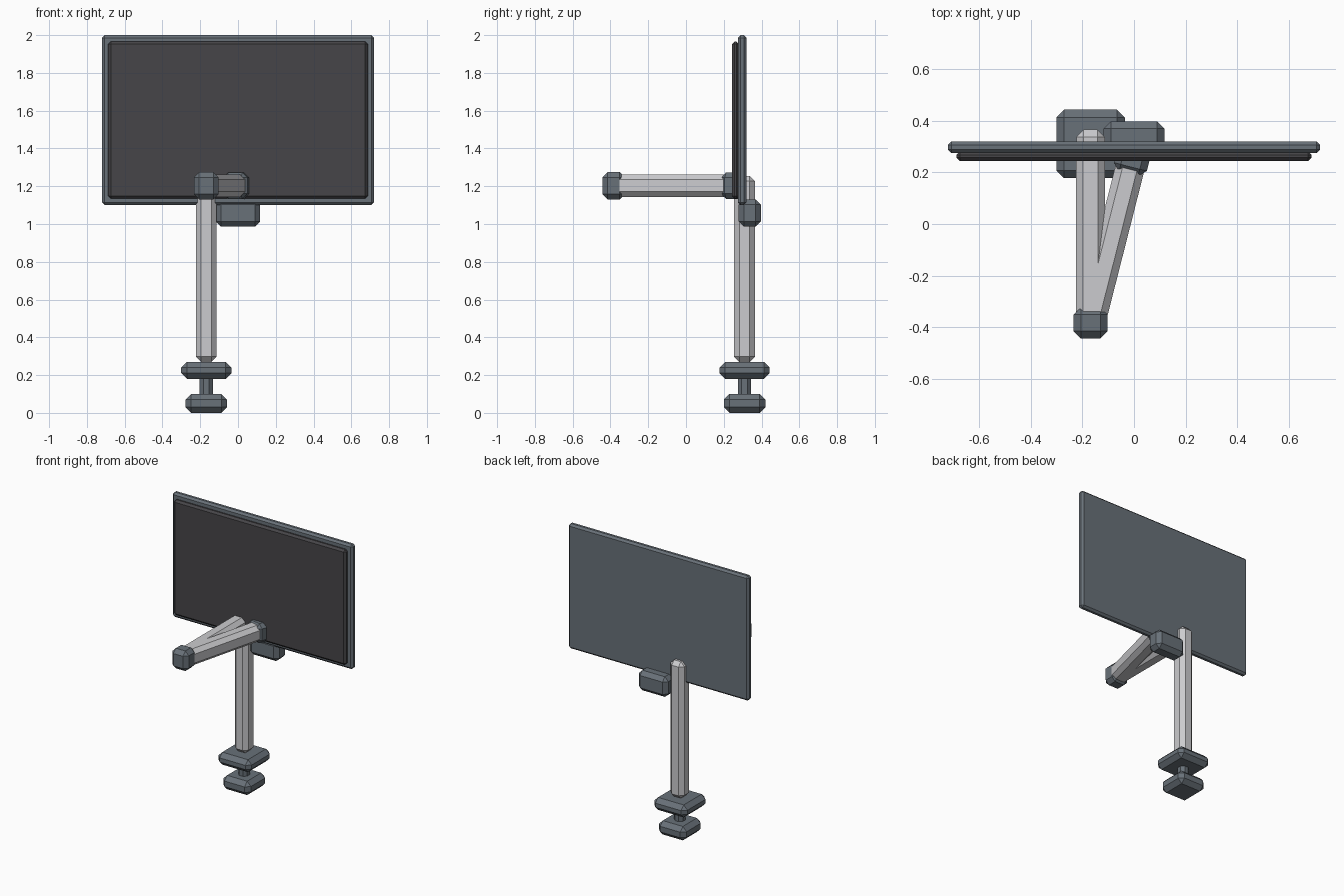
import bpy, bmesh, math
from mathutils import Matrix, Vector

if "Cube" in bpy.data.objects:
    bpy.data.objects.remove(bpy.data.objects["Cube"])


def colour(name, rgb):
    m = bpy.data.materials.new(name)
    m.diffuse_color = (*rgb, 1)
    m.use_nodes = True
    m.node_tree.nodes["Principled BSDF"].inputs["Base Color"].default_value = m.diffuse_color
    return m


SLATE = colour("slate grey", (0.14, 0.165, 0.19))
SILVER = colour("silver", (0.60, 0.60, 0.62))
DARK = colour("screen charcoal", (0.062, 0.06, 0.065))


def block(name, centre, size, bevel, mat, turn=0.0):
    """Box with one flat chamfer on every edge, turned about z."""
    bm = bmesh.new()
    bmesh.ops.create_cube(bm, size=1, matrix=Matrix.Diagonal((*size, 1)))
    bmesh.ops.bevel(bm, geom=bm.edges[:], offset=bevel, offset_type='OFFSET',
                    segments=1, profile=0.5, affect='EDGES')
    mesh = bpy.data.meshes.new(name)
    bm.to_mesh(mesh)
    bm.free()
    mesh.materials.append(mat)
    ob = bpy.data.objects.new(name, mesh)
    ob.location = centre
    ob.rotation_euler.z = turn
    bpy.context.collection.objects.link(ob)
    return ob


def arm(name, start, end):
    """Chamfered bar between two points at the same height."""
    a, b = Vector(start), Vector(end)
    d = b - a
    block(name, (a + b) / 2, (0.113, d.length, 0.12), 0.028, SILVER,
          math.atan2(-d.x, d.y))


PX, PY, ARM_Z = -0.168, 0.31, 1.203   # pole axis and arm height

# Desk clamp
block("clamp_lower_plate", (PX, PY, 0.05), (0.22, 0.22, 0.10), 0.03, SLATE)
block("clamp_screw", (PX, PY, 0.14), (0.07, 0.07, 0.13), 0.02, SLATE)
block("clamp_upper_plate", (PX, PY, 0.225), (0.265, 0.265, 0.09), 0.03, SLATE)

# Upright pole
block("pole", (PX, PY, 0.762), (0.11, 0.11, 0.985), 0.028, SILVER)

# Folding arms and their joints
elbow = (PX, -0.383, ARM_Z)
wrist = (-0.007, 0.25, ARM_Z)
arm("rear_arm", (PX, 0.29, ARM_Z), (PX, -0.41, ARM_Z))
arm("front_arm", elbow, wrist)
block("elbow_joint", elbow, (0.132, 0.12, 0.145), 0.028, SLATE)
block("wrist_joint", wrist, (0.132, 0.115, 0.14), 0.028, SLATE, -math.radians(14.3))

# Monitor with screen panel and rear mount
block("mount_bracket", (0, 0.338, 1.058), (0.235, 0.118, 0.145), 0.028, SLATE)
block("monitor_case", (0, 0.297, 1.55), (1.44, 0.046, 0.90), 0.014, SLATE)
block("screen_panel", (0, 0.262, 1.55), (1.375, 0.038, 0.832), 0.014, DARK)
